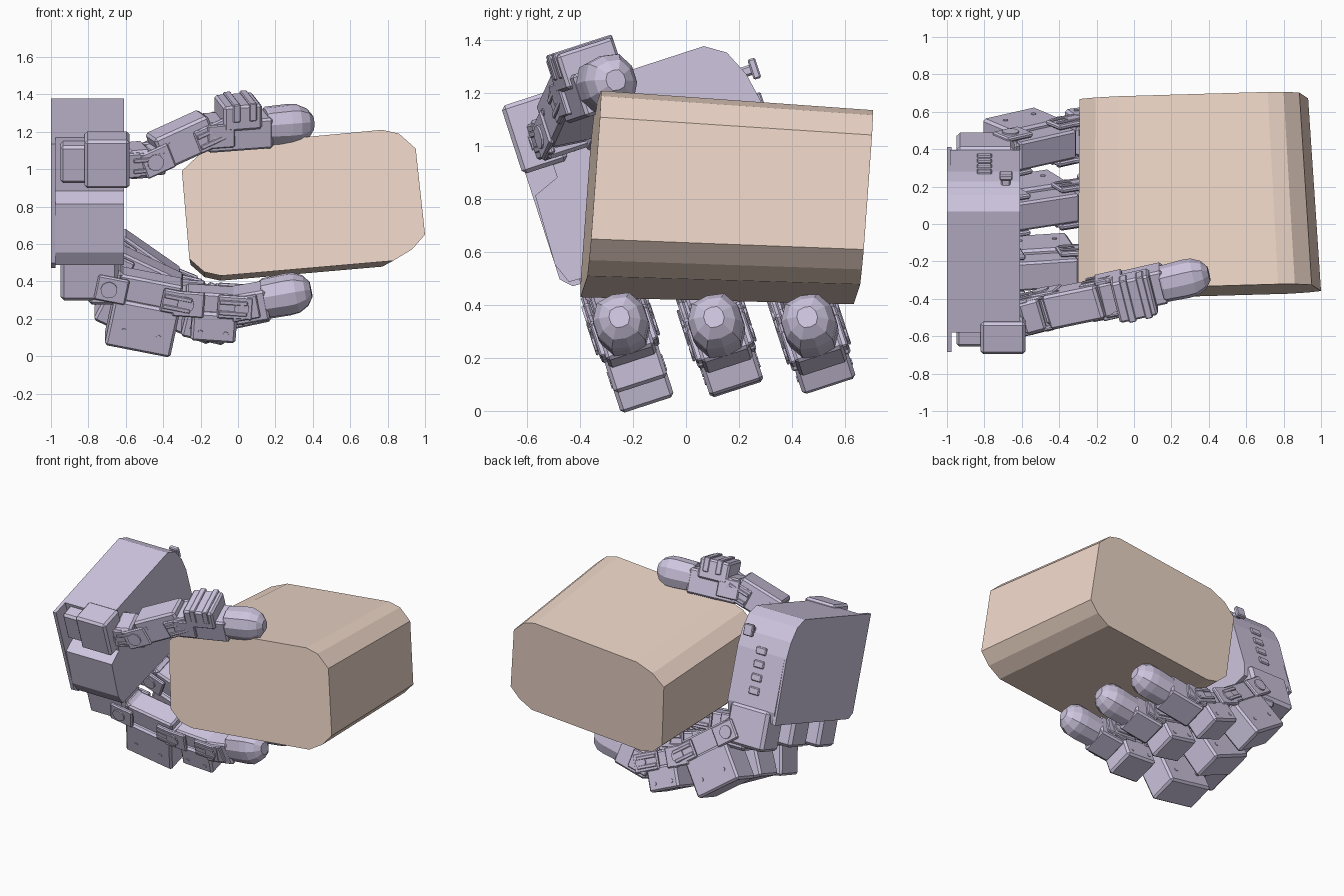
import bpy, bmesh, math
from mathutils import Matrix, Vector

if "Cube" in bpy.data.objects:
    bpy.data.objects.remove(bpy.data.objects["Cube"])

TILT = math.radians(18)
R = Matrix.Rotation(TILT, 4, 'X')      # the hand is built upright, then tilted about x
SIDE = Vector((0, 1, 0))


def material(name, col):
    m = bpy.data.materials.new(name)
    m.diffuse_color = (*col, 1)
    m.use_nodes = True
    m.node_tree.nodes["Principled BSDF"].inputs["Base Color"].default_value = m.diffuse_color
    return m


LILAC = material("lilac_shell", (0.62, 0.56, 0.74))
TAN = material("tan_block", (0.86, 0.68, 0.58))


def finish(name, bm, matrix, mat=LILAC, bevel=0):
    if bevel:
        bmesh.ops.bevel(bm, geom=bm.edges[:], offset=bevel, segments=1, affect='EDGES')
    bmesh.ops.recalc_face_normals(bm, faces=bm.faces[:])
    me = bpy.data.meshes.new(name)
    bm.to_mesh(me)
    bm.free()
    me.transform(matrix)
    me.materials.append(mat)
    ob = bpy.data.objects.new(name, me)
    bpy.context.collection.objects.link(ob)
    return ob


def loft(name, rings, matrix, mat=LILAC, bevel=0):
    bm = bmesh.new()
    vs = [[bm.verts.new(p) for p in r] for r in rings]
    n = len(rings[0])
    for a, b in zip(vs, vs[1:]):
        for i in range(n):
            bm.faces.new((a[i], a[(i + 1) % n], b[(i + 1) % n], b[i]))
    bm.faces.new(vs[0])
    bm.faces.new(vs[-1])
    return finish(name, bm, matrix, mat, bevel)


def box(name, M, d, s, n, bevel=0.012):
    bm = bmesh.new()
    size = [r[1] - r[0] for r in (d, s, n)]
    mid = [(r[1] + r[0]) / 2 for r in (d, s, n)]
    bmesh.ops.create_cube(bm, size=1, matrix=Matrix.Translation(mid) @ Matrix.Diagonal((*size, 1)))
    return finish(name, bm, R @ M, bevel=bevel)


def pin(name, M, d, n, half, r, sides=12):
    # cylinder lying across a link
    bm = bmesh.new()
    bmesh.ops.create_cone(bm, cap_ends=True, segments=sides, radius1=r, radius2=r, depth=2 * half,
                          matrix=Matrix.Translation((d, 0, n)) @ Matrix.Rotation(math.pi / 2, 4, 'X'))
    return finish(name, bm, R @ M)


def frame(a, b):
    d = (b - a).normalized()
    n = d.cross(SIDE).normalized()
    s = n.cross(d)
    M = Matrix((d, s, n)).transposed().to_4x4()
    M.translation = a
    return M, (b - a).length


def local(x, y, z):
    return R.inverted() @ Vector((x, y, z))


def at_v(x, v, z):
    # point with known x, sideways offset and world height
    return Vector((x, v, (z - v * math.sin(TILT)) / math.cos(TILT)))


def servo_link(name, a, b, w, lo, hi, core_top=0.06):
    # narrow core, servo housing, ribbed fork plates, joint pins
    M, L = frame(a, b)
    out = -1 if abs(lo) > abs(hi) else 1
    box(name + "_core", M, (0.0, L - 0.03), (-w * .38, w * .38), (-0.06, core_top))
    box(name + "_housing", M, (0.04, L - 0.02), (-w / 2, w / 2), (lo, hi), 0.014)
    for sgn in (-1, 1):
        s = sorted((sgn * w * .42, sgn * w * .55))
        box(name + "_fork", M, (L - 0.13, L + 0.06), s, (-0.065, 0.065), 0.008)
        box(name + "_yoke", M, (-0.07, 0.10), s, (-0.07, 0.07), 0.008)
        for k in (-1, 1):
            box(name + "_rib", M, (L - 0.12, L + 0.03), sorted((sgn * w * .55, sgn * w * .6)),
                (k * .03 - .012, k * .03 + .012), 0.004)
    pin(name + "_joint", M, L, 0, w * .59, 0.04)
    pin(name + "_root_joint", M, 0, 0, w * .59, 0.045)
    mid = (lo + hi) / 2 + out * 0.03
    for k in (0.3, 0.75):
        pin(name + "_screw", M, L * k, mid, w * .52, 0.014, 8)


def fingertip(name, a, b, w, r=0.105):
    M, L = frame(a, b)
    box(name + "_mount", M, (-0.05, L - 0.24), (-w / 2, w / 2), (-0.10, 0.07))
    for sgn in (-1, 1):
        box(name + "_cheek", M, (-0.06, 0.09), sorted((sgn * w * .46, sgn * w * .6)), (-0.07, 0.06), 0.006)
    prof = [(-.26, .86), (-.25, .93), (-.13, .98), (-.08, .95), (-.03, .72), (0, .36)]
    rings = []
    for d, k in prof:
        ring = []
        for i in range(10):
            t = math.tau * (i + .5) / 10
            c, s = math.cos(t), math.sin(t)
            q = (abs(c) ** 2.8 + abs(s) ** 2.8) ** (-1 / 2.8)
            ring.append((L + d, r * k * c * q, r * k * s * q * 1.05))
        rings.append(ring)
    loft(name + "_pad", rings, R @ M)


# Held block: chamfered profile, tapering slightly to the back
prof = [(-.30, .99), (-.21, 1.075), (-.08, 1.13), (.77, 1.21), (.86, 1.19), (.95, 1.11),
        (1.0, .65), (.93, .57), (.83, .51), (-.09, .43), (-.18, .45), (-.26, .52)]


def block_ring(cx, cy, cz, k):
    pts = []
    for x, z in prof:
        dx, dz = (x - .35) * k, (z - .82) * k
        pts.append((cx + dx, cy + .075 * dz + .022 * dx, cz + dz))
    return pts


loft("block", [block_ring(.35, -.36, .82, 1), block_ring(.32, .67, .77, .94)], Matrix(), TAN)

# Palm body with a notch for the thumb, and a thin back plate
I = Matrix()
body = [(-.30, .68), (-.27, .60), (.60, .58), (.63, .66), (.63, 1.03), (.61, 1.14), (.565, 1.24), (.49, 1.29),
        (-.19, 1.29), (-.19, .99), (-.29, .95)]
plate = [(-.30, .62), (-.26, .58), (.62, .58), (.63, 1.03), (.61, 1.14), (.565, 1.24), (.49, 1.29), (-.30, 1.29)]
loft("palm_body", [[(x, v, u) for v, u in body] for x in (-.985, -.61)], R)
loft("palm_back_plate", [[(x, v, u) for v, u in plate] for x in (-1.0, -.975)], R)
box("cable_stub", I, (-.71, -.66), (.55, .65), (1.13, 1.17), 0.008)
box("cable_plug", I, (-.72, -.65), (.63, .66), (1.11, 1.19), 0.006)
for k in range(4):
    u = .74 + k * .09
    box("palm_side_clip", I, (-.84, -.76), (.62, .64), (u, u + .05), 0.006)

# Three fingers: sideways offset, then (x, height) of each joint from root to tip
fingers = {
    "front_finger": (-.13, [(-.69, .39), (-.28, .31), (.02, .29), (.39, .355)]),
    "middle_finger": (.21, [(-.67, .51), (-.30, .335), (-.01, .27), (.39, .355)]),
    "back_finger": (.545, [(-.66, .60), (-.33, .37), (-.06, .26), (.38, .355)]),
}
for name, (v, path) in fingers.items():
    p = [at_v(x, v, z) for x, z in path]
    u = p[0].z
    box(name + "_base", I, (-.95, -.64), (v - .10, v + .10), (u - .07, .66), 0.02)
    box(name + "_knuckle", I, (-.80, -.61), (v - .085, v + .085), (u - .10, u + .09), 0.02)
    servo_link(name + "_near", p[0], p[1], .212, -.315, -.05, .085)
    servo_link(name + "_mid", p[1], p[2], .212, -.205, -.04)
    fingertip(name + "_tip", p[2], p[3], .19)

# Thumb on its side mount, reaching over the block
box("thumb_mount", I, (-.82, -.58), (-.31, -.13), (1.04, 1.31), 0.015)
box("thumb_mount_flange", I, (-.95, -.80), (-.28, -.15), (1.06, 1.27), 0.015)
t = [local(-.64, -.50, 1.04), local(-.47, -.455, 1.055), local(-.13, -.385, 1.21), local(.40, -.265, 1.25)]
servo_link("thumb_root", t[0], t[1], .18, -.08, .08)
servo_link("thumb_near", t[1], t[2], .19, -.07, .115)
fingertip("thumb_tip", t[2], t[3], .19, .102)
M, L = frame(t[2], t[3])
box("thumb_servo", M, (.03, .24), (-.115, .115), (.02, .16), 0.012)
for d in (.08, .17):
    box("thumb_servo_rib", M, (d, d + .04), (-.12, .12), (.07, .17), 0.005)
